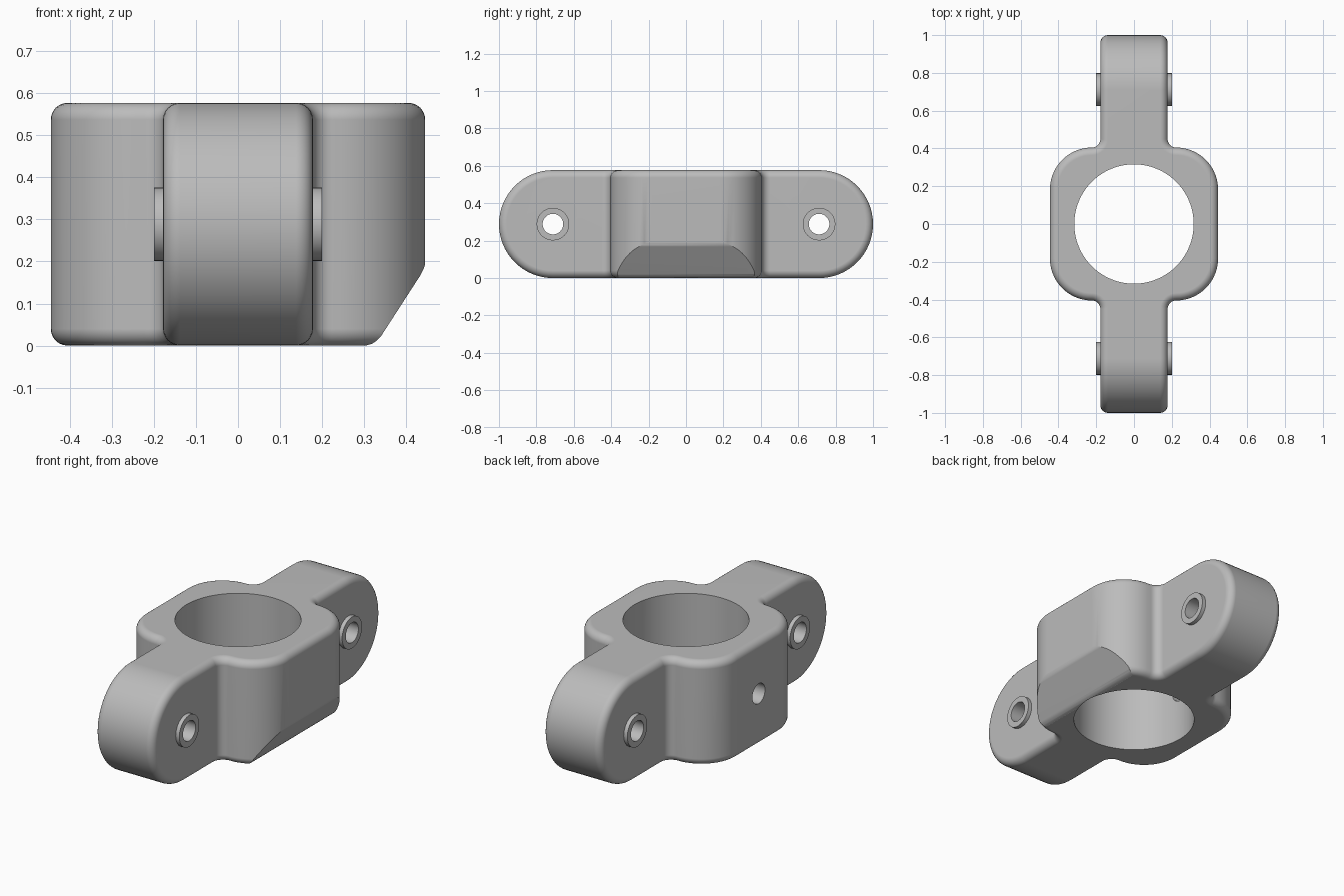
import bpy, bmesh
from math import sin, cos, pi, radians
from mathutils import Matrix, Vector

cube = bpy.data.objects.get("Cube")
if cube:
    bpy.data.objects.remove(cube, do_unlink=True)

HEIGHT = 0.577
MID = HEIGHT / 2          # also the radius of the rounded arm ends
ARM_X = 0.178
PIN_Y = 1 - MID
SIDE_X, SIDE_Y = 0.445, 0.405

grey = bpy.data.materials.new("plain grey")
grey.use_nodes = True
grey.diffuse_color = (0.5, 0.5, 0.5, 1)
grey.node_tree.nodes["Principled BSDF"].inputs["Base Color"].default_value = (0.5, 0.5, 0.5, 1)


def arc(cx, cy, r, start, end, n):
    angles = [radians(start + (end - start) * i / n) for i in range(n + 1)]
    return [(cx + r * cos(a), cy + r * sin(a)) for a in angles]


def finish(bm, name):
    bmesh.ops.recalc_face_normals(bm, faces=bm.faces)
    mesh = bpy.data.meshes.new(name)
    bm.to_mesh(mesh)
    bm.free()
    mesh.materials.append(grey)
    obj = bpy.data.objects.new(name, mesh)
    bpy.context.collection.objects.link(obj)
    return obj


def prism(name, points, shift):
    """Extrude a closed loop of 3D points along a vector."""
    bm = bmesh.new()
    face = bm.faces.new([bm.verts.new(p) for p in points])
    new = bmesh.ops.extrude_face_region(bm, geom=[face])["geom"]
    bmesh.ops.translate(bm, vec=shift, verts=[v for v in new if isinstance(v, bmesh.types.BMVert)])
    return finish(bm, name)


def cylinder(name, radius, depth, centre, along_x=True, sides=48):
    bm = bmesh.new()
    turn = Matrix.Rotation(pi / 2, 4, 'Y') if along_x else Matrix()
    bmesh.ops.create_cone(bm, cap_ends=True, segments=sides, radius1=radius, radius2=radius,
                          depth=depth, matrix=Matrix.Translation(centre) @ turn)
    return finish(bm, name)


def apply(obj, mod):
    bpy.ops.object.select_all(action='DESELECT')
    obj.select_set(True)
    bpy.context.view_layer.objects.active = obj
    bpy.ops.object.modifier_apply(modifier=mod.name)


def boolean(obj, tool, operation):
    mod = obj.modifiers.new("boolean", 'BOOLEAN')
    mod.operation, mod.solver, mod.object = operation, 'EXACT', tool
    apply(obj, mod)
    bpy.data.objects.remove(tool, do_unlink=True)


# Plan outline: rounded collar flowing through small fillets into two arms
R, F = 0.222, 0.045
quarter = arc(SIDE_X - R, SIDE_Y - R, R, 0, 90, 14)
quarter += arc(ARM_X + F, SIDE_Y + F, F, 270, 180, 8)[1:] + [(ARM_X, 1.1)]
half = quarter + [(-x, y) for x, y in reversed(quarter)]
outline = half + [(-x, -y) for x, y in half]
bracket = prism("clamp_bracket", [(x, y, -0.1) for x, y in outline], Vector((0, 0, HEIGHT + 0.2)))

# Side profile: rounded arm ends
stadium = arc(PIN_Y, MID, MID, -90, 90, 32) + arc(-PIN_Y, MID, MID, 90, 270, 32)
boolean(bracket, prism("side_profile", [(-0.6, y, z) for y, z in stadium], Vector((1.2, 0, 0))), 'INTERSECT')

# Soft outer edges
bevel = bracket.modifiers.new("bevel", 'BEVEL')
bevel.width, bevel.segments = 0.04, 6
bevel.limit_method, bevel.angle_limit = 'ANGLE', radians(35)
bevel.use_clamp_overlap = False
apply(bracket, bevel)

# Sloped relief under the left side, blended into the base
slope = [(0.29, -0.01), (0.305, 0.0005), (0.318, 0.004), (0.329, 0.011), (0.339, 0.021),
         (0.434, 0.168), (0.441, 0.182), (0.447, 0.2), (0.6, 0.2), (0.6, -0.1), (0.29, -0.1)]
boolean(bracket, prism("relief_cutter", [(x, -0.6, z) for x, z in slope], Vector((0, 1.2, 0))), 'DIFFERENCE')

# Raised washers and pin holes on both arms
for y in (-PIN_Y, PIN_Y):
    boolean(bracket, cylinder("washer", 0.087, 0.4, (0, y, MID)), 'UNION')
    boolean(bracket, cylinder("pin_cutter", 0.055, 1, (0, y, MID)), 'DIFFERENCE')

# Main bore and the set screw hole in the right wall
boolean(bracket, cylinder("bore_cutter", 0.316, 2, (0, 0, MID), False, 96), 'DIFFERENCE')
boolean(bracket, cylinder("screw_cutter", 0.055, 0.6, (-0.4, 0, MID)), 'DIFFERENCE')

# Smooth shading with crisp machined edges
bpy.ops.object.select_all(action='DESELECT')
bracket.select_set(True)
bpy.context.view_layer.objects.active = bracket
bpy.ops.object.shade_smooth_by_angle(angle=radians(30))
normals = bracket.modifiers.new("weighted normals", 'WEIGHTED_NORMAL')
normals.keep_sharp = True
